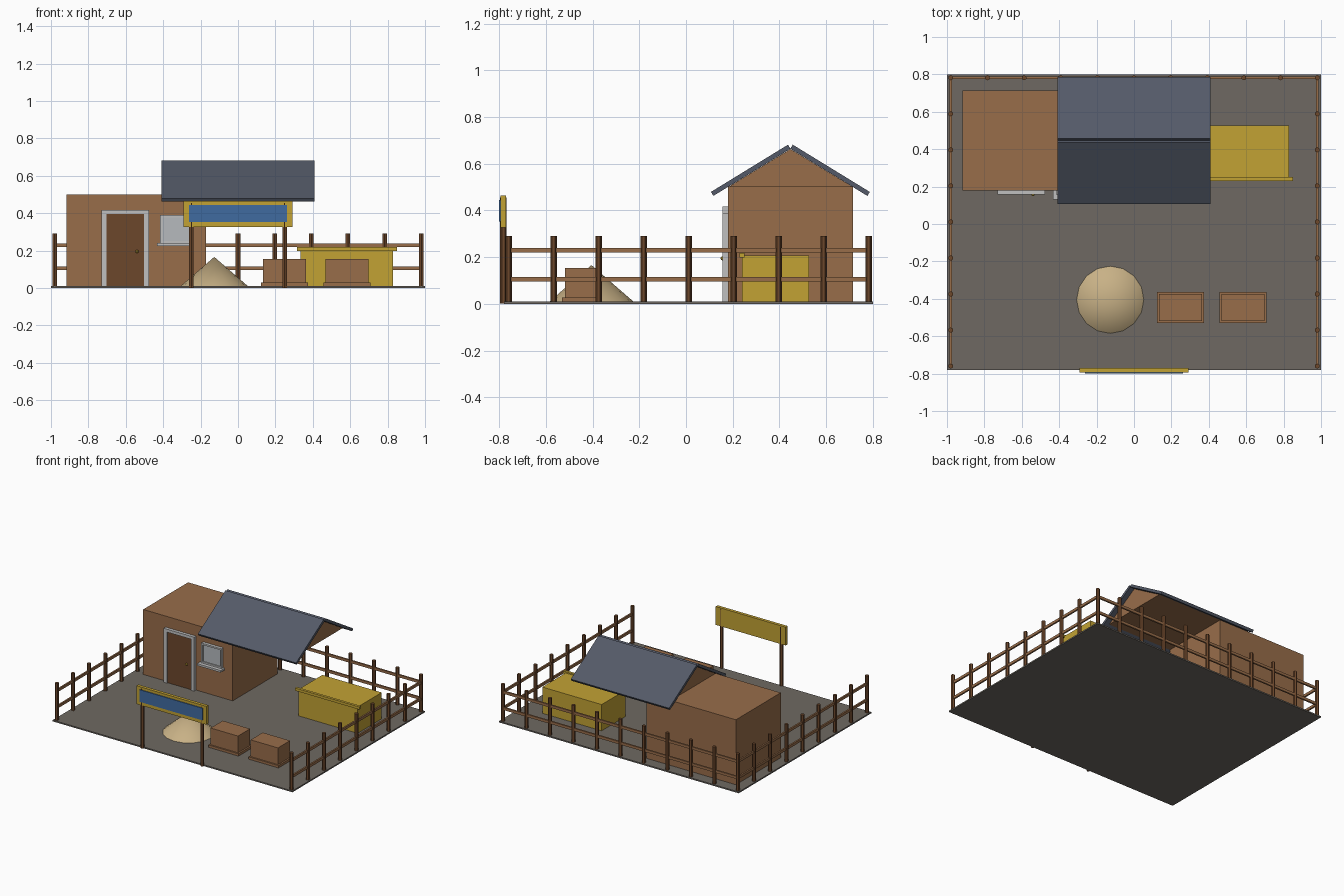
import bpy, bmesh, math
from mathutils import Matrix

if "Cube" in bpy.data.objects:
    bpy.data.objects.remove(bpy.data.objects["Cube"], do_unlink=True)


def material(name, r, g, b):
    """Flat colour given in 0-255 display values, stored linear."""
    lin = [((c / 255 + 0.055) / 1.055) ** 2.4 for c in (r, g, b)] + [1]
    m = bpy.data.materials.new(name)
    m.use_nodes = True
    m.diffuse_color = lin
    m.node_tree.nodes["Principled BSDF"].inputs["Base Color"].default_value = lin
    return m


WOOD = material("light wood", 152, 109, 74)
DARK = material("dark wood", 108, 71, 43)
YELLOW = material("yellow paint", 194, 162, 52)
BLUE = material("blue paint", 64, 107, 160)
SLATE = material("slate roof", 84, 90, 104)
GROUND = material("grey earth", 110, 105, 98)
SAND = material("sand", 200, 177, 134)
TRIM = material("pale grey trim", 192, 192, 192)
GLASS = material("pale glass", 182, 186, 190)


def finish(name, bm, mat):
    bmesh.ops.recalc_face_normals(bm, faces=bm.faces)
    mesh = bpy.data.meshes.new(name)
    bm.to_mesh(mesh)
    bm.free()
    mesh.materials.append(mat)
    ob = bpy.data.objects.new(name, mesh)
    bpy.context.collection.objects.link(ob)
    return ob


def box(name, mat, x, y, z, rot_x=0):
    """Box spanning the (low, high) pairs, turned about its own centre."""
    bm = bmesh.new()
    mid = [(a + b) / 2 for a, b in (x, y, z)]
    size = [b - a for a, b in (x, y, z)]
    mat4 = Matrix.Translation(mid) @ Matrix.Rotation(rot_x, 4, 'X') @ Matrix.Diagonal(size + [1])
    bmesh.ops.create_cube(bm, size=1, matrix=mat4)
    return finish(name, bm, mat)


def cone(name, mat, x, y, z0, z1, r0, r1, sides):
    bm = bmesh.new()
    bmesh.ops.create_cone(bm, cap_ends=True, segments=sides, radius1=r0, radius2=r1,
                          depth=z1 - z0, matrix=Matrix.Translation((x, y, (z0 + z1) / 2)))
    return finish(name, bm, mat)


BASE = 0.001  # parts stand just inside the ground slab

# Ground
box("ground", GROUND, (-1, 1), (-0.78, 0.8), (0, 0.01))

# House walls
box("house_walls", WOOD, (-0.917, -0.17), (0.18, 0.715), (BASE, 0.5))

# Gable prism under the roof
bm = bmesh.new()
gable = bm.faces.new([bm.verts.new((-0.373, y, z))
                      for y, z in ((0.18, 0.5), (0.715, 0.5), (0.447, 0.663))])
ext = bmesh.ops.extrude_face_region(bm, geom=[gable], use_keep_orig=True)
bmesh.ops.translate(bm, vec=(0.746, 0, 0),
                    verts=[v for v in ext["geom"] if isinstance(v, bmesh.types.BMVert)])
finish("gable", bm, WOOD)

# Roof panels
for side, label in ((-1, "front"), (1, "back")):
    yc = 0.447 + side * 0.17
    box(f"roof_{label}", SLATE, (-0.41, 0.41), (yc - 0.1935, yc + 0.1935),
        (0.562, 0.582), -side * math.radians(31.5))

# Door with frame and knob
box("door", DARK, (-0.703, -0.503), (0.165, 0.19), (BASE, 0.395))
for x in (-0.73, -0.503):
    box("door_jamb", TRIM, (x, x + 0.027), (0.157, 0.19), (BASE, 0.395))
box("door_lintel", TRIM, (-0.73, -0.476), (0.157, 0.19), (0.395, 0.417))
bm = bmesh.new()
bmesh.ops.create_uvsphere(bm, u_segments=8, v_segments=6, radius=0.009,
                          matrix=Matrix.Translation((-0.54, 0.157, 0.195)))
finish("door_knob", bm, YELLOW)

# Window with frame and sill
box("window_pane", GLASS, (-0.405, -0.262), (0.165, 0.19), (0.245, 0.378))
for x in (-0.417, -0.262):
    box("window_side", TRIM, (x, x + 0.012), (0.157, 0.19), (0.24, 0.39))
for z in (0.24, 0.378):
    box("window_bar", TRIM, (-0.405, -0.262), (0.157, 0.19), (z, z + 0.012))
box("window_sill", TRIM, (-0.433, -0.237), (0.13, 0.19), (0.225, 0.24))

# Fence on three sides
SIDE, FRONT, BACK = 0.98, -0.76, 0.782
spots = [(s * SIDE, FRONT + i * (BACK - FRONT) / 8) for s in (-1, 1) for i in range(9)]
spots += [(-SIDE + i * SIDE / 5, BACK) for i in range(1, 10)]
for x, y in spots:
    cone("fence_post", DARK, x, y, BASE, 0.29, 0.014, 0.014, 6)
for z in (0.106, 0.229):
    span = (z - 0.01, z + 0.01)
    box("back_rail", WOOD, (-SIDE, SIDE), (BACK - 0.006, BACK + 0.006), span)
    for s in (-SIDE, SIDE):
        box("side_rail", WOOD, (s - 0.006, s + 0.006), (FRONT, BACK), span)

# Yellow counter with front ledge
box("counter", YELLOW, (0.335, 0.83), (0.24, 0.527), (BASE, 0.208))
box("counter_ledge", YELLOW, (0.315, 0.851), (0.23, 0.25), (0.198, 0.218))

# Crates on low plinths
for x in (0.249, 0.583):
    box("crate_base", WOOD, (x - 0.126, x + 0.126), (-0.53, -0.364), (BASE, 0.028))
    box("crate", WOOD, (x - 0.114, x + 0.114), (-0.519, -0.375), (BASE, 0.154))

# Sand pile
pile = cone("sand_pile", SAND, -0.127, -0.405, BASE, 0.166, 0.19, 0, 16)
bpy.context.view_layer.objects.active = pile
pile.select_set(True)
bpy.ops.object.shade_smooth_by_angle()

# Sign board on two posts
box("sign_board", YELLOW, (-0.292, 0.292), (-0.794, -0.77), (0.326, 0.464))
box("sign_panel", BLUE, (-0.262, 0.262), (-0.8, -0.793), (0.353, 0.444))
for x in (-0.249, 0.249):
    cone("sign_post", DARK, x, -0.782, BASE, 0.455, 0.0135, 0.0135, 6)
